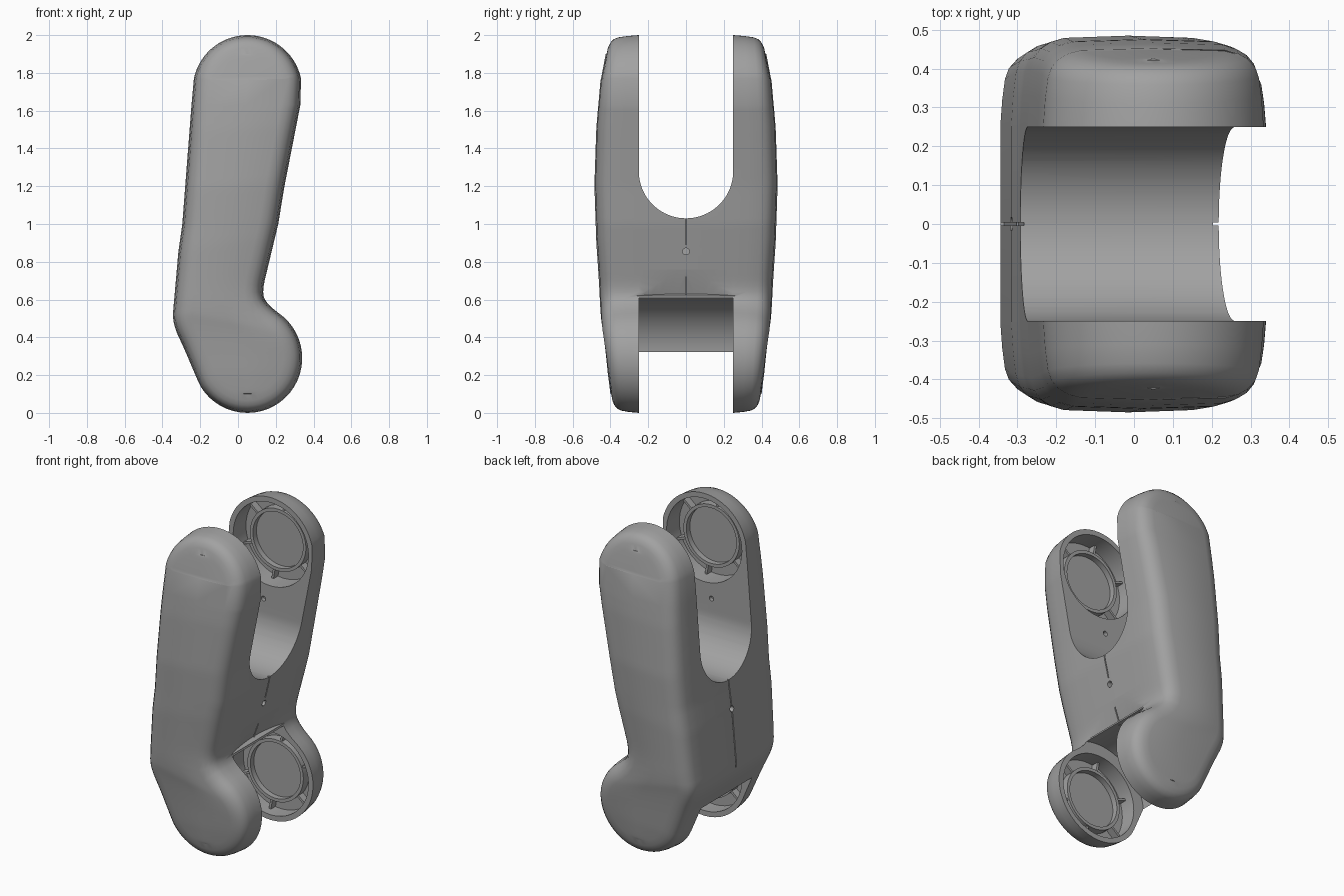
import bpy, bmesh, math
from mathutils import Matrix, Vector

if "Cube" in bpy.data.objects:
    bpy.data.objects.remove(bpy.data.objects["Cube"], do_unlink=True)

grey = bpy.data.materials.new("moulded_grey")
grey.use_nodes = True
colour = (0.36, 0.36, 0.36, 1)
grey.diffuse_color = colour
grey.node_tree.nodes["Principled BSDF"].inputs["Base Color"].default_value = colour

R, CX = 0.29, 0.05            # end lobe radius and axis
LOW, HIGH = 0.29, 1.71        # lobe centre heights
SLOT = 0.25                   # half width of both wheel slots


def make(name, bm):
    bmesh.ops.recalc_face_normals(bm, faces=bm.faces)
    mesh = bpy.data.meshes.new(name)
    bm.to_mesh(mesh)
    bm.free()
    obj = bpy.data.objects.new(name, mesh)
    bpy.context.collection.objects.link(obj)
    mesh.materials.append(grey)
    return obj


def activate(obj):
    bpy.ops.object.select_all(action="DESELECT")
    obj.select_set(True)
    bpy.context.view_layer.objects.active = obj


def lerp(points, z):
    for (z0, v0), (z1, v1) in zip(points, points[1:]):
        if z <= z1:
            return v0 + (v1 - v0) * max(0, z - z0) / (z1 - z0)
    return points[-1][1]


def lobe(z, centre):
    return math.sqrt(max(0, R * R - (z - centre) ** 2))


# Side outline: lobes at the ends, leaning edges and a neck between
NOSE = [(0.53, 0.213), (0.57, 0.163), (0.61, 0.137), (0.65, 0.132), (0.70, 0.141),
        (1.0, 0.213), (1.2, 0.246), (1.65, 0.334)]
BACK = [(0.15, -0.204), (0.34, -0.285), (0.42, -0.322), (0.47, -0.340), (0.52, -0.345),
        (0.85, -0.316), (1.0, -0.295), (1.75, -0.237)]
WIDTH = [(0, 0.40), (0.3, 0.425), (0.6, 0.455), (0.9, 0.475), (1.2, 0.485),
         (1.5, 0.475), (1.8, 0.45), (2, 0.425)]


def edge_x(z, points, side):
    if z <= points[0][0]:
        return CX + side * lobe(z, LOW)
    if z >= points[-1][0]:
        return CX + side * lobe(z, HIGH)
    return lerp(points, z)


def build_body():
    levels = [LOW - R * math.cos(math.radians(146) * i / 20) for i in range(21)]
    levels += [0.55 + 0.03 * i for i in range(37)]
    levels += [HIGH - R * math.cos(math.radians(102 + 78 * i / 15)) for i in range(16)]
    n = len(levels)
    loop = [Vector((edge_x(z, NOSE, 1), z)) for z in levels]
    loop += [Vector((edge_x(z, BACK, -1), z)) for z in levels[-2:0:-1]]
    count = len(loop)
    normals = []
    for i in range(count):
        t = (loop[(i + 1) % count] - loop[i - 1]).normalized()
        normals.append(Vector((-t.y, t.x)))
    # Layers: share of the arm thickness, and inset of the outline
    rim = [(0, 0), (0.35, 0.005), (0.62, 0.012), (0.76, 0.022), (0.86, 0.04),
           (0.93, 0.065), (0.975, 0.10)]
    layers = [(-1, t, d) for t, d in reversed(rim)] + [(1, t, d) for t, d in rim]
    bm = bmesh.new()
    rings = []
    for side, t, d in layers:
        ring = []
        for p, nrm in zip(loop, normals):
            q = p + nrm * d
            ring.append(bm.verts.new((q.x, side * (SLOT + t * (lerp(WIDTH, p.y) - SLOT)), q.y)))
        rings.append(ring)
    for a, b in zip(rings, rings[1:]):
        for i in range(count):
            j = (i + 1) % count
            bm.faces.new((a[i], a[j], b[j], b[i]))
    # Crowned outer faces with a raised centre line
    for side, ring in ((-1, rings[0]), (1, rings[-1])):
        rows = [[ring[0]] * 3]
        for i in range(1, n - 1):
            r, l = ring[i], ring[count - i]
            mid = (r.co + l.co) / 2
            rows.append([l, bm.verts.new((mid.x, side * lerp(WIDTH, levels[i]), mid.z)), r])
        rows.append([ring[n - 1]] * 3)
        for a, b in zip(rows, rows[1:]):
            for k in (0, 1):
                bm.faces.new(list(dict.fromkeys((a[k], a[k + 1], b[k + 1], b[k]))))
    return make("body", bm)


def cylinder(name, centre, radius, length, axis, segments=64):
    bm = bmesh.new()
    bmesh.ops.create_cone(bm, cap_ends=True, segments=segments, radius1=radius,
                          radius2=radius, depth=length)
    turn = Vector((0, 0, 1)).rotation_difference(Vector(axis)).to_matrix().to_4x4()
    bm.transform(Matrix.Translation(centre) @ turn)
    return make(name, bm)


def bar(name, start, end, thick, width):
    """Box between two points in the xz plane."""
    a, b = Vector(start), Vector(end)
    bm = bmesh.new()
    bmesh.ops.create_cube(bm, size=1)
    bm.transform(Matrix.Diagonal((thick, width, (b - a).length, 1)))
    turn = Vector((0, 0, 1)).rotation_difference(b - a).to_matrix().to_4x4()
    bm.transform(Matrix.Translation((a + b) / 2) @ turn)
    return make(name, bm)


def cut(obj, cutter):
    activate(obj)
    mod = obj.modifiers.new("cut", "BOOLEAN")
    mod.operation = "DIFFERENCE"
    mod.solver = "EXACT"
    mod.object = cutter
    bpy.ops.object.modifier_apply(modifier=mod.name)
    bpy.data.objects.remove(cutter, do_unlink=True)


def upper_slot():
    bm = bmesh.new()
    pts = [(-SLOT, 2.3)]
    pts += [(-SLOT * math.cos(math.pi * i / 40), 1.28 - SLOT * math.sin(math.pi * i / 40))
            for i in range(41)]
    pts += [(SLOT, 2.3)]
    face = bm.faces.new([bm.verts.new((-0.6, y, z)) for y, z in pts])
    out = bmesh.ops.extrude_face_region(bm, geom=[face])["geom"]
    bmesh.ops.translate(bm, vec=(1.2, 0, 0), verts=[v for v in out if isinstance(v, bmesh.types.BMVert)])
    return make("slot_cutter", bm)


def wheel_mount(name, z, side, floor):
    """Raised cup with a sunken disc, held by radial ribs."""
    bm = bmesh.new()
    section = [(0, 0.02), (0.172, 0.02), (0.172, 0.055), (0.192, 0.055), (0.192, -0.005)]
    verts = [bm.verts.new((r, 0, h)) for r, h in section]
    edges = [bm.edges.new(pair) for pair in zip(verts, verts[1:])]
    bmesh.ops.spin(bm, geom=verts + edges, cent=(0, 0, 0), axis=(0, 0, 1),
                   angle=math.tau, steps=48, use_merge=True)
    bmesh.ops.remove_doubles(bm, verts=bm.verts, dist=0.0001)
    for i in range(6):
        rib = bmesh.ops.create_cube(bm, size=1)["verts"]
        place = (Matrix.Rotation(math.radians(20 + 60 * i), 4, "Z")
                 @ Matrix.Translation((0.222, 0, 0.02)) @ Matrix.Diagonal((0.07, 0.014, 0.05, 1)))
        bmesh.ops.transform(bm, matrix=place, verts=rib)
    bm.transform(Matrix.Translation((CX, side * floor, z)) @ Matrix.Rotation(side * math.pi / 2, 4, "X"))
    return make(name, bm)


body = build_body()

# Scalloped panel on the neck, then the wheel slots
axis = Vector((0.135, 0, 0.37)).normalized()
foot = Vector((0.108, 0, 0.63)) + Vector((axis.z, 0, -axis.x)) * 1.2
scallop = cylinder("panel_cutter", foot + axis * 0.35, 1.2, 0.7, axis, 160)
cut(body, scallop)
cut(body, upper_slot())
cut(body, cylinder("slot_cutter", (CX, 0, LOW), 0.33, 2 * SLOT, (0, 1, 0), 96))

# Parting seam and screw holes on both narrow sides
cut(body, bar("seam_cutter", (0.098, 0, 0.60), (0.222, 0, 1.06), 0.02, 0.007))
cut(body, bar("seam_cutter", (-0.345, 0, 0.50), (-0.290, 0, 1.06), 0.02, 0.007))
for x in (0.19, -0.33):
    cut(body, cylinder("screw_cutter", (x, 0, 0.855), 0.018, 0.1, (1, 0, 0), 20))

# Round pockets and pin holes inside the four arms
for side, word in ((1, "back"), (-1, "front")):
    for z, floor, level in ((HIGH, 0.375, "upper"), (LOW, 0.35, "lower")):
        depth = floor - SLOT + 0.02
        cut(body, cylinder("pocket_cutter", (CX, side * (floor - depth / 2), z), 0.258, depth, (0, 1, 0)))
        mount = wheel_mount(f"{level}_{word}_wheel_mount", z, side, floor)
        activate(mount)
        bpy.ops.object.shade_smooth_by_angle(angle=math.radians(35))
    cut(body, cylinder("pin_cutter", (0.0, side * SLOT, 1.36), 0.015, 0.05, (0, 1, 0), 16))

activate(body)
bpy.ops.object.shade_smooth_by_angle(angle=math.radians(32))
